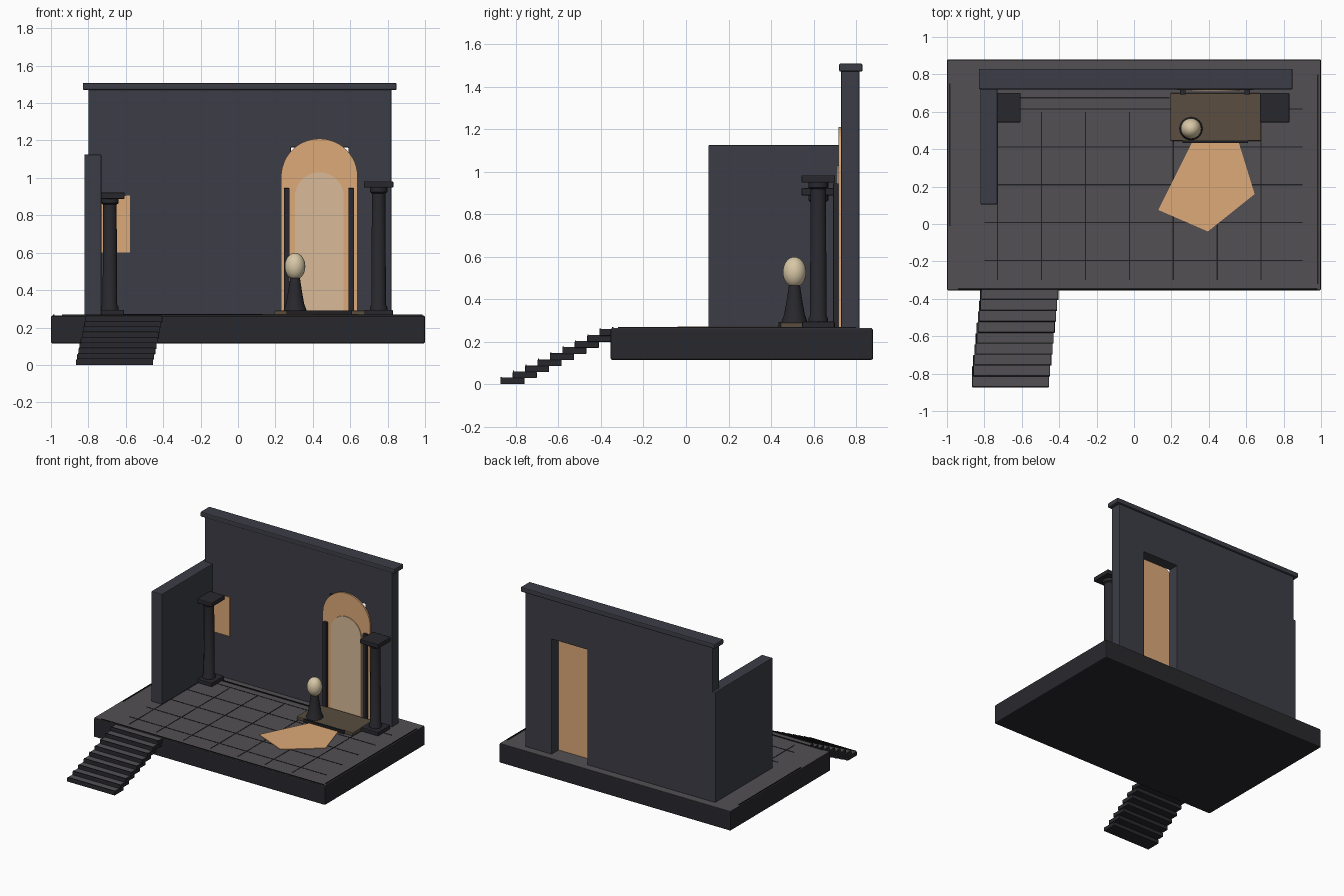
import bpy, bmesh, math

if "Cube" in bpy.data.objects:
    bpy.data.objects.remove(bpy.data.objects["Cube"])


def material(name, r, g, b):
    m = bpy.data.materials.new(name)
    m.diffuse_color = (r, g, b, 1)
    m.use_nodes = True
    m.node_tree.nodes["Principled BSDF"].inputs["Base Color"].default_value = m.diffuse_color
    return m


WALL = material("slate", .046, .048, .062)
DARK = material("charcoal", .022, .021, .026)
FLOOR = material("stone", .085, .08, .086)
LINE = material("joint", .014, .014, .016)
BROWN = material("warm_stone", .10, .075, .05)
GLOW = material("amber_light", .72, .40, .19)
PALE = material("pale_light", .70, .50, .32)
CREAM = material("cream", .68, .57, .38)


def finish(name, bm, mat, bevel=0, smooth=False):
    bmesh.ops.recalc_face_normals(bm, faces=bm.faces)
    me = bpy.data.meshes.new(name)
    bm.to_mesh(me)
    bm.free()
    me.materials.append(mat)
    ob = bpy.data.objects.new(name, me)
    bpy.context.collection.objects.link(ob)
    if bevel:
        mod = ob.modifiers.new("bevel", 'BEVEL')
        mod.width, mod.segments = bevel, 2
    if smooth:
        bpy.ops.object.select_all(action='DESELECT')
        ob.select_set(True)
        bpy.context.view_layer.objects.active = ob
        bpy.ops.object.shade_smooth_by_angle(angle=math.radians(35))
    return ob


def box(name, x, y, z, mat, bevel=0):
    bm = bmesh.new()
    bmesh.ops.create_cube(bm, size=1)
    for v in bm.verts:
        for i, (a, b) in enumerate((x, y, z)):
            v.co[i] = (a + b) / 2 + v.co[i] * (b - a)
    return finish(name, bm, mat, bevel)


def slab(name, pts, vec, mat, bevel=0):
    """Extrude a planar outline along vec."""
    bm = bmesh.new()
    f = bm.faces.new([bm.verts.new(p) for p in pts])
    new = bmesh.ops.extrude_face_region(bm, geom=[f])["geom"]
    bmesh.ops.translate(bm, vec=vec, verts=[v for v in new if isinstance(v, bmesh.types.BMVert)])
    return finish(name, bm, mat, bevel)


def lathe(name, cx, cy, profile, mat, n=24):
    bm = bmesh.new()
    rings = [[bm.verts.new((cx + r * math.cos(2 * math.pi * k / n),
                            cy + r * math.sin(2 * math.pi * k / n), z)) for k in range(n)]
             for r, z in profile]
    for a, b in zip(rings, rings[1:]):
        for k in range(n):
            bm.faces.new((a[k], a[(k + 1) % n], b[(k + 1) % n], b[k]))
    bm.faces.new(rings[0])
    bm.faces.new(rings[-1])
    return finish(name, bm, mat, smooth=True)


def arch(name, cx, half, bottom, spring, y, depth, mat):
    pts = [(cx - half, y, bottom), (cx + half, y, bottom)]
    pts += [(cx + half * math.cos(math.pi * k / 24), y, spring + half * math.sin(math.pi * k / 24))
            for k in range(25)]
    return slab(name, pts, (0, depth, 0), mat)


# Platform with stone floor
box("platform", (-1, 1), (-.355, .88), (.115, .262), DARK, .008)
box("floor", (-.995, .995), (-.35, .875), (.255, .265), FLOOR)

# Floor joints
for i in range(7):
    x = -.73 + .235 * i
    box("floor_joint_long", (x - .003, x + .003), (-.30, .60), (.262, .267), LINE)
for i in range(5):
    y = -.195 + .2025 * i
    box("floor_joint_cross", (-.80, .90), (y - .003, y + .003), (.262, .267), LINE)

# Edge trims
box("edge_trim_right", (.978, .986), (-.32, .80), (.26, .27), LINE)
box("edge_trim_left", (-.988, -.98), (-.01, .75), (.26, .27), LINE)
box("edge_trim_front", (-.94, .98), (-.349, -.341), (.26, .27), LINE)
box("wall_foot_trim", (-.61, .19), (.67, .678), (.262, .272), LINE)

# Back wall: an outline wrapped round the doorway
outline = [(-.80, .262), (-.80, 1.475), (.82, 1.475), (.82, .262),
           (.59, .262), (.59, 1.163), (.283, 1.163), (.283, .262)]
slab("back_wall", [(x, .73, z) for x, z in outline], (0, .085, 0), WALL, .004)
box("back_wall_cap", (-.83, .848), (.72, .83), (1.47, 1.508), WALL, .007)
box("side_wall", (-.822, -.73), (.105, .812), (.262, 1.125), WALL, .005)

# Glowing doorway and window
arch("door_glow", .435, .205, .265, 1.005, .716, .012, GLOW)
arch("door_inner_glow", .435, .13, .285, .90, .71, .006, PALE)
slab("window_glow", [(-.73, .722, .60), (-.577, .722, .60), (-.577, .722, .907), (-.73, .722, .89)],
     (0, .008, 0), GLOW)
for x in (.26, .605):
    box("door_post", (x - .015, x + .015), (.692, .722), (.265, .945), DARK, .003)

# Threshold and spilled light
box("threshold", (.195, .68), (.445, .70), (.263, .29), BROWN, .005)
box("threshold_edge", (.26, .61), (.434, .446), (.265, .292), LINE)
slab("light_spill", [(.31, .436, .268), (.56, .436, .268), (.645, .16, .268),
                     (.395, -.04, .268), (.13, .075, .268)], (0, 0, .004), GLOW)

# Columns
for side, cx, top in (("left", -.685, .922), ("right", .752, .982)):
    cy = .622

    def plate(part, h, a, b):
        box(f"{side}_column_{part}", (cx - h, cx + h), (cy - h, cy + h), (a, b), DARK, .005)
    plate("base", .076, .263, .295)
    plate("cap", .079, top - .034, top)
    lathe(f"{side}_column_shaft", cx, cy,
          [(.046, .29), (.046, .31), (.039, .322), (.036, top - .065), (.047, top - .057),
           (.047, top - .032)], DARK)

# Staircase, drifting sideways as it climbs
for i in range(9):
    cx, y, z = -.66 + .0062 * i, -.873 + .0583 * i, .0285 * i
    x = (cx - .206, cx + .206)
    box("step", x, (y, y + .113), (z, z + .03), DARK, .003)
    box("step_tread", (x[0] + .004, x[1] - .004), (y + .006, y + .11), (z + .028, z + .032), FLOOR)
    box("step_nosing", (x[0] + .004, x[1] - .004), (y + .001, y + .007), (z + .028, z + .035), LINE)

# Waiting figure
lathe("figure_body", .305, .51, [(.062, .288), (.06, .296), (.048, .33), (.036, .40), (.026, .465)], DARK)
bm = bmesh.new()
bmesh.ops.create_uvsphere(bm, u_segments=24, v_segments=16, radius=1)
for v in bm.verts:
    v.co = (.305 + v.co.x * .055, .51 + v.co.y * .055, .527 + v.co.z * .072)
finish("figure_head", bm, CREAM, smooth=True)
